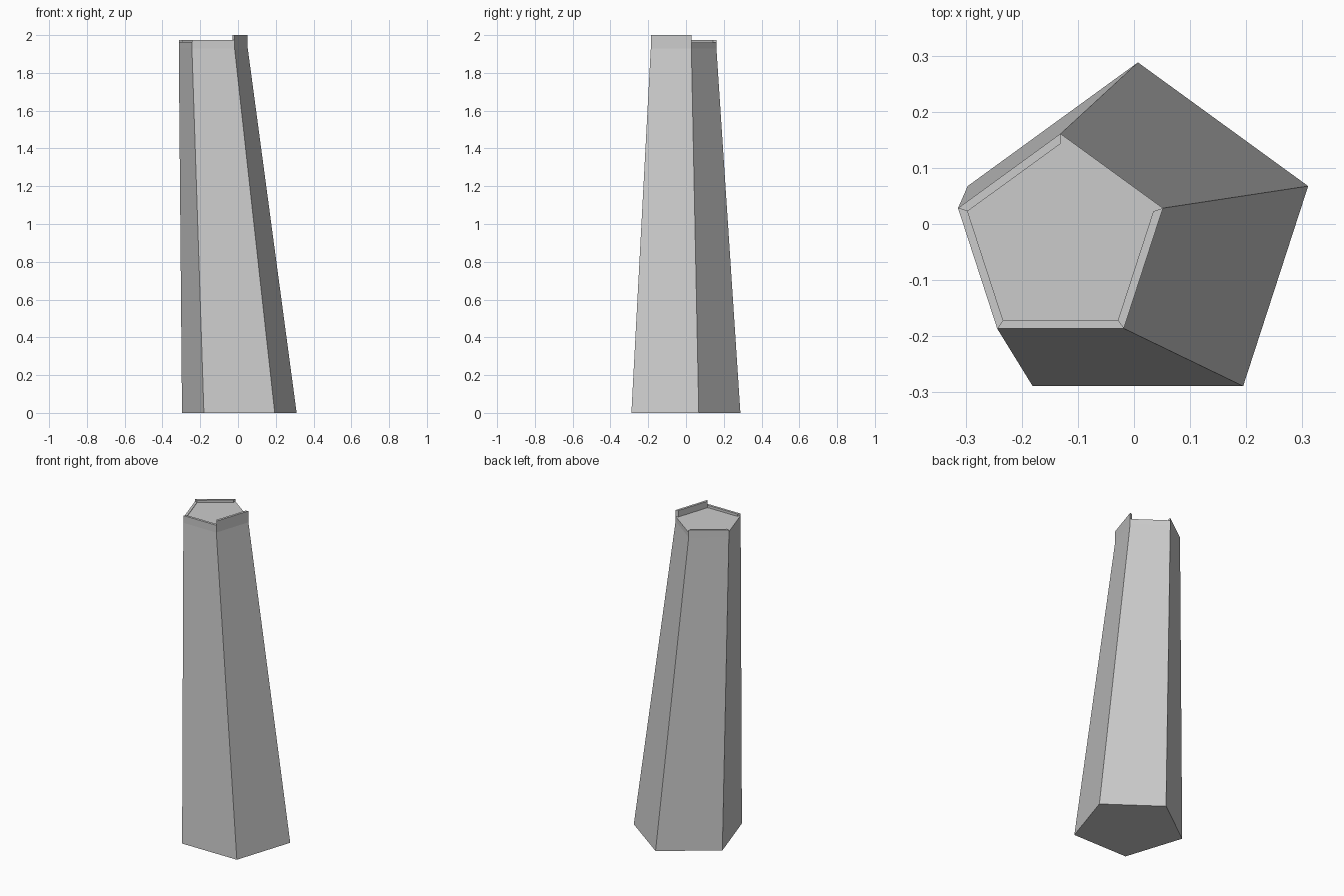
import bpy
import bmesh
from math import sin, cos, pi

cube = bpy.data.objects.get("Cube")
if cube:
    bpy.data.objects.remove(cube, do_unlink=True)

SIDES = 5
BASE_X, TOP_X, MID_Y = 0.007, -0.131, -0.031
BASE_R, TOP_R, INNER_R = 0.319, 0.192, 0.174
BEND_Z, FLOOR_Z = 1.93, 1.96

stone = bpy.data.materials.new("grey stone")
stone.use_nodes = True
colour = (0.6, 0.6, 0.6, 1)
stone.diffuse_color = colour
stone.node_tree.nodes["Principled BSDF"].inputs["Base Color"].default_value = colour


def corner(x, radius, z, i):
    """Corner i of a pentagon, counter-clockwise from the back."""
    a = pi / 2 + 2 * pi * i / SIDES
    return (x + radius * cos(a), MID_Y + radius * sin(a), z)


def loft(name, rings):
    """Solid through a stack of matching rings, capped at both ends."""
    bm = bmesh.new()
    loops = [[bm.verts.new(p) for p in ring] for ring in rings]
    n = len(rings[0])
    for low, high in zip(loops, loops[1:]):
        for i in range(n):
            j = (i + 1) % n
            bm.faces.new((low[i], low[j], high[j], high[i]))
    bm.faces.new(loops[0][::-1])
    bm.faces.new(loops[-1])
    bmesh.ops.recalc_face_normals(bm, faces=bm.faces)
    mesh = bpy.data.meshes.new(name)
    bm.to_mesh(mesh)
    bm.free()
    mesh.materials.append(stone)
    obj = bpy.data.objects.new(name, mesh)
    bpy.context.collection.objects.link(obj)
    return obj


# Leaning column: tapers to the bend, then a short upright collar
levels = [(BASE_X, BASE_R, 0), (TOP_X, TOP_R, BEND_Z), (TOP_X, TOP_R, FLOOR_Z)]
loft("column", [[corner(*level, i) for i in range(SIDES)] for level in levels])

# Broken rim: mitred lips of different heights; the back right edge is open
lips = {"back_rim": (0, 1.975), "side_rim": (1, 1.963),
        "front_rim": (2, 1.975), "tall_rim": (3, 2.0)}
for name, (i, top) in lips.items():
    loft(name, [[corner(TOP_X, TOP_R, z, i), corner(TOP_X, TOP_R, z, i + 1),
                 corner(TOP_X, INNER_R, z, i + 1), corner(TOP_X, INNER_R, z, i)]
                for z in (FLOOR_Z, top)])
